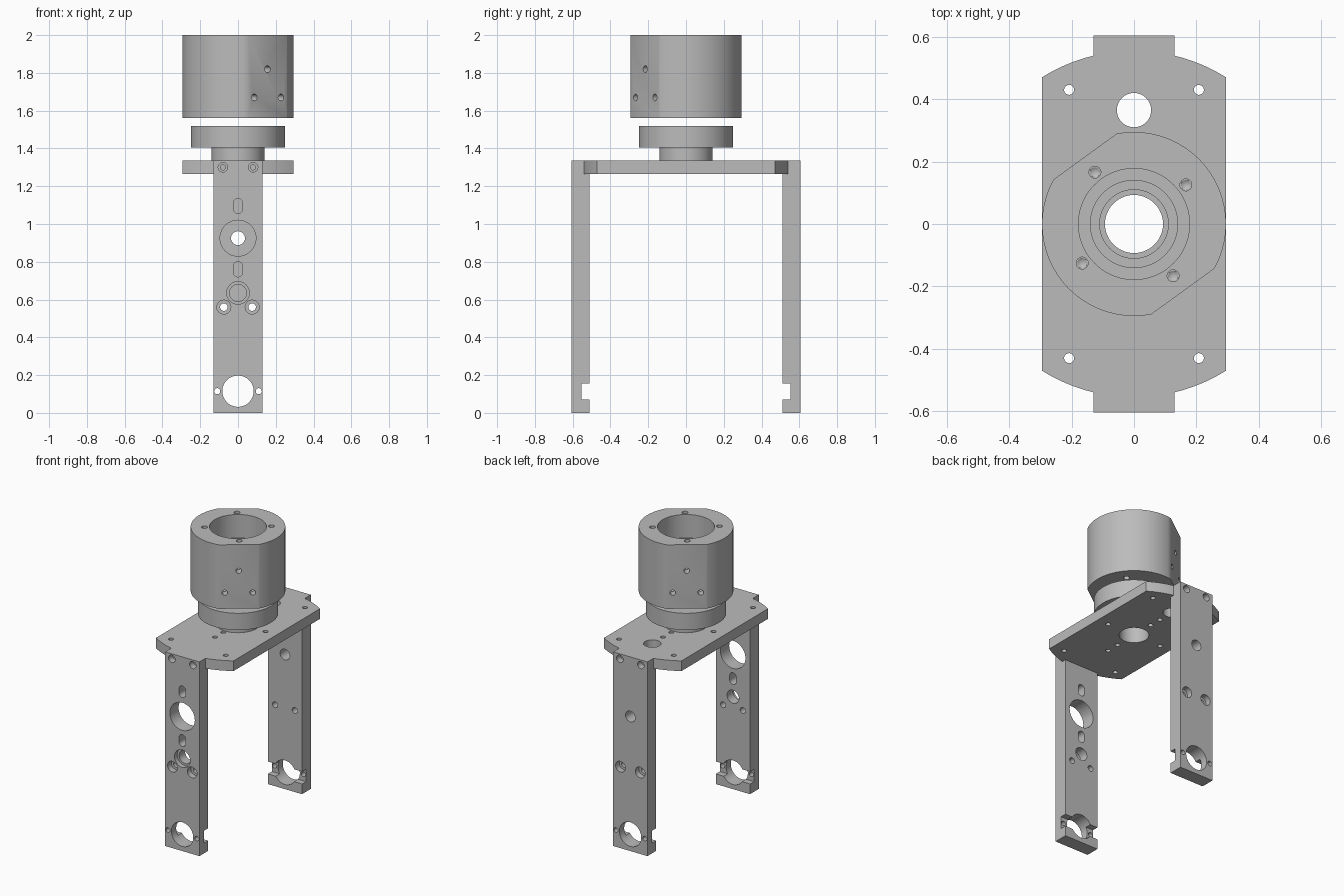
import bpy
from math import pi, sin, cos, radians, atan2
from mathutils import Vector, Matrix

cube = bpy.data.objects.get("Cube")
if cube:
    bpy.data.objects.remove(cube)

metal = bpy.data.materials.new("grey metal")
metal.use_nodes = True
GREY = (0.5, 0.5, 0.5, 1)
metal.diffuse_color = GREY
metal.node_tree.nodes["Principled BSDF"].inputs["Base Color"].default_value = GREY


def rod(name, p0, p1, r, r2=None, sides=48):
    """Cylinder or cone between two points."""
    p0, p1 = Vector(p0), Vector(p1)
    d = p1 - p0
    bpy.ops.mesh.primitive_cone_add(vertices=sides, radius1=r, radius2=r if r2 is None else r2,
                                    depth=d.length, location=(p0 + p1) / 2,
                                    rotation=d.to_track_quat('Z', 'Y').to_euler())
    ob = bpy.context.object
    ob.name = name
    return ob


def box(name, lo, hi):
    lo, hi = Vector(lo), Vector(hi)
    bpy.ops.mesh.primitive_cube_add(size=1, location=(lo + hi) / 2)
    ob = bpy.context.object
    ob.name = name
    ob.scale = hi - lo
    bpy.ops.object.transform_apply(location=True, rotation=False, scale=True)
    return ob


def prism(name, outline, z0, z1):
    """Extrude a counter-clockwise outline upwards."""
    n = len(outline)
    verts = [(x, y, z) for z in (z0, z1) for x, y in outline]
    faces = [list(range(n))[::-1], list(range(n, 2 * n))]
    faces += [(i, (i + 1) % n, (i + 1) % n + n, i + n) for i in range(n)]
    mesh = bpy.data.meshes.new(name)
    mesh.from_pydata(verts, [], faces)
    ob = bpy.data.objects.new(name, mesh)
    bpy.context.collection.objects.link(ob)
    return ob


def cut(ob, cutter):
    bpy.context.view_layer.update()
    mod = ob.modifiers.new("cut", 'BOOLEAN')
    mod.operation, mod.solver, mod.object = 'DIFFERENCE', 'EXACT', cutter
    bpy.context.view_layer.objects.active = ob
    bpy.ops.object.modifier_apply(modifier=mod.name)
    bpy.data.objects.remove(cutter)


def drill(ob, p0, p1, r, sides=24, tip=False):
    """Round hole, with an optional conical drill point."""
    cut(ob, rod("cutter", p0, p1, r, sides=sides))
    if tip:
        d = (Vector(p1) - Vector(p0)).normalized()
        start = Vector(p1) - d * 0.002
        cut(ob, rod("cutter", start, start + d * r * 0.7, r * 0.98, 0, sides))


def finish(ob):
    ob.data.materials.clear()
    ob.data.materials.append(metal)
    bpy.ops.object.select_all(action='DESELECT')
    ob.select_set(True)
    bpy.context.view_layer.objects.active = ob
    bpy.ops.object.shade_smooth_by_angle(angle=radians(30))


# Legs
W, OUT, INN = 0.13, 0.605, 0.51
PLATE_LO, PLATE_HI = 1.265, 1.335


def leg_hole(leg, s, x, z, r, depth=0.2, sides=24):
    drill(leg, (x, s * (OUT + 0.05), z), (x, s * (OUT - depth), z), r, sides)


def leg_slot(leg, s, z):
    pts = []
    for start, dy in ((0, 0.015), (pi, -0.015)):
        pts += [(0.025 * cos(start + pi * i / 10), dy + 0.025 * sin(start + pi * i / 10))
                for i in range(11)]
    slot = prism("cutter", pts, -0.1, 0.1)
    slot.matrix_world = Matrix.Translation((0, s * 0.56, z)) @ Matrix.Rotation(pi / 2, 4, 'X')
    cut(leg, slot)


def make_leg(name, s):
    ys = sorted((s * OUT, s * INN))
    leg = box(name, (-W, ys[0], 0), (W, ys[1], PLATE_HI))
    ys = sorted((s * 0.553, s * 0.45))
    cut(leg, box("cutter", (-0.2, ys[0], 0.07), (0.2, ys[1], 0.155)))
    leg_hole(leg, s, 0, 0.115, 0.083, sides=48)
    for side in (-1, 1):
        leg_hole(leg, s, side * 0.11, 0.115, 0.016)
        leg_hole(leg, s, side * 0.075, 0.56, 0.037, 0.04)
        leg_hole(leg, s, side * 0.075, 0.56, 0.02)
        leg_hole(leg, s, side * 0.08, 1.3, 0.025, 0.045)
        leg_hole(leg, s, side * 0.08, 1.3, 0.014, 0.08)
    return leg


front_leg = make_leg("front_leg", -1)
leg_hole(front_leg, -1, 0, 0.925, 0.095, sides=48)
leg_hole(front_leg, -1, 0, 0.635, 0.06, 0.03, 32)
leg_hole(front_leg, -1, 0, 0.635, 0.045, sides=32)
for z in (0.76, 1.095):
    leg_slot(front_leg, -1, z)

back_leg = make_leg("back_leg", 1)
leg_hole(back_leg, 1, 0, 0.925, 0.037)

# Top plate: rounded ends, notched for the legs
a0, a1 = atan2(0.47, 0.295), atan2(0.54, W)
arc = [(0.555 * cos(a0 + (a1 - a0) * i / 8), 0.555 * sin(a0 + (a1 - a0) * i / 8)) for i in range(9)]
half = arc + [(W, INN), (-W, INN)] + [(-x, y) for x, y in reversed(arc)]
plate = prism("top_plate", half + [(-x, -y) for x, y in half], PLATE_LO, PLATE_HI)


def plate_hole(x, y, r, sides=24):
    drill(plate, (x, y, 1.2), (x, y, 1.4), r, sides)


plate_hole(0, 0, 0.093, 48)
plate_hole(0, 0.365, 0.055, 32)
for s in (-1, 1):
    for t in (-1, 1):
        plate_hole(s * 0.208, t * 0.43, 0.016)
    plate_hole(s * 0.21, 0, 0.016)
    for y in (0.16, 0.25):
        plate_hole(0, s * y, 0.016)

# Bearing flange above the plate
neck = rod("flange_neck", (0, 0, PLATE_HI), (0, 0, 1.405), 0.14)
drill(neck, (0, 0, 1.3), (0, 0, 1.45), 0.093, 48)
flange = rod("flange_disc", (0, 0, 1.405), (0, 0, 1.52), 0.25, sides=64)
drill(flange, (0, 0, 1.3), (0, 0, 1.6), 0.093, 48)
drill(flange, (0, 0, 1.49), (0, 0, 1.6), 0.11, 48)

# Upper housing with two flats and a stepped bore
housing = rod("upper_housing", (0, 0, 1.56), (0, 0, 2), 0.295, sides=64)
drill(housing, (0, 0, 1.4), (0, 0, 2.1), 0.14, 48)
drill(housing, (0, 0, 1.84), (0, 0, 2.1), 0.178, 48)
for turn in (radians(-54), radians(126)):
    out = Vector((cos(turn), sin(turn), 0))
    along = Vector((-sin(turn), cos(turn), 0))
    flat = box("cutter", (0.267, -0.4, 1.4), (0.5, 0.4, 2.2))
    flat.rotation_euler.z = turn
    cut(housing, flat)
    for u, z in ((0, 1.82), (-0.087, 1.67), (0.087, 1.67)):
        p = along * u + Vector((0, 0, z))
        drill(housing, p + out * 0.35, p + out * 0.21, 0.018, tip=True)
for k in range(4):
    a = radians(37 + 90 * k)
    x, y = 0.208 * cos(a), 0.208 * sin(a)
    drill(housing, (x, y, 2.1), (x, y, 1.91), 0.019, tip=True)
    drill(housing, (x, y, 1.5), (x, y, 1.63), 0.019, tip=True)

for part in (front_leg, back_leg, plate, neck, flange, housing):
    finish(part)
